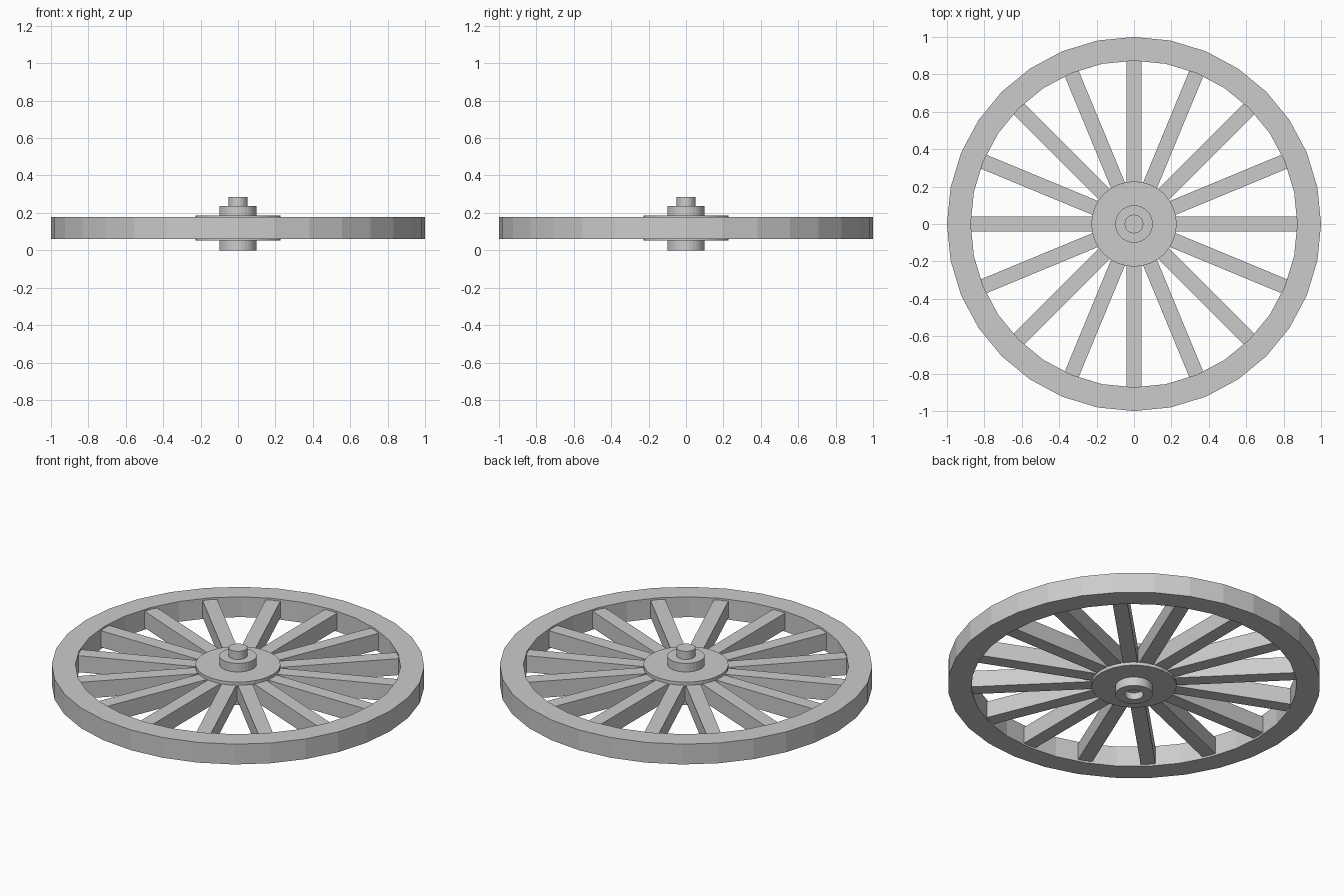
import bpy, bmesh, math
from mathutils import Matrix

if "Cube" in bpy.data.objects:
    bpy.data.objects.remove(bpy.data.objects["Cube"])

SIDES = 32
MID = 0.119  # height of the wheel's middle plane


def finish(name, bm):
    bmesh.ops.recalc_face_normals(bm, faces=bm.faces[:])
    mesh = bpy.data.meshes.new(name)
    bm.to_mesh(mesh)
    bm.free()
    obj = bpy.data.objects.new(name, mesh)
    bpy.context.collection.objects.link(obj)
    return obj


def tube(name, inner, outer, z0, z1):
    """Flat-shaded ring with a rectangular section."""
    bm = bmesh.new()
    rings = []
    for r, z in ((inner, z0), (outer, z0), (outer, z1), (inner, z1)):
        rings.append([bm.verts.new((r * math.cos(math.tau * i / SIDES),
                                    r * math.sin(math.tau * i / SIDES), z))
                      for i in range(SIDES)])
    for a, b in zip(rings, rings[1:] + rings[:1]):
        for i in range(SIDES):
            j = (i + 1) % SIDES
            bm.faces.new((a[i], a[j], b[j], b[i]))
    return finish(name, bm)


def cylinder(name, radius, z0, z1):
    bm = bmesh.new()
    bmesh.ops.create_cone(bm, cap_ends=True, segments=SIDES,
                          radius1=radius, radius2=radius, depth=z1 - z0,
                          matrix=Matrix.Translation((0, 0, (z0 + z1) / 2)))
    # put a corner on the x axis, as on the rim
    return finish(name, bm)


# Rim
tube("rim", 0.873, 1.0, 0.059, 0.179)

# Spokes
r0, r1, width, height = 0.08, 0.89, 0.08, 0.098
for k in range(16):
    bm = bmesh.new()
    place = (Matrix.Rotation(math.tau * k / 16, 4, 'Z')
             @ Matrix.Translation(((r0 + r1) / 2, 0, MID))
             @ Matrix.Diagonal((r1 - r0, width, height, 1)))
    bmesh.ops.create_cube(bm, size=1, matrix=place)
    finish(f"spoke_{k + 1:02d}", bm)

# Hub plates above and below the spokes
tube("hub_plate_top", 0.09, 0.228, 0.163, 0.187)
tube("hub_plate_bottom", 0.09, 0.228, 0.052, 0.075)

# Hub barrel, open underneath, with the axle set into it
tube("hub_barrel", 0.05, 0.1, 0.0, 0.238)
cylinder("axle", 0.05, 0.04, 0.286)
